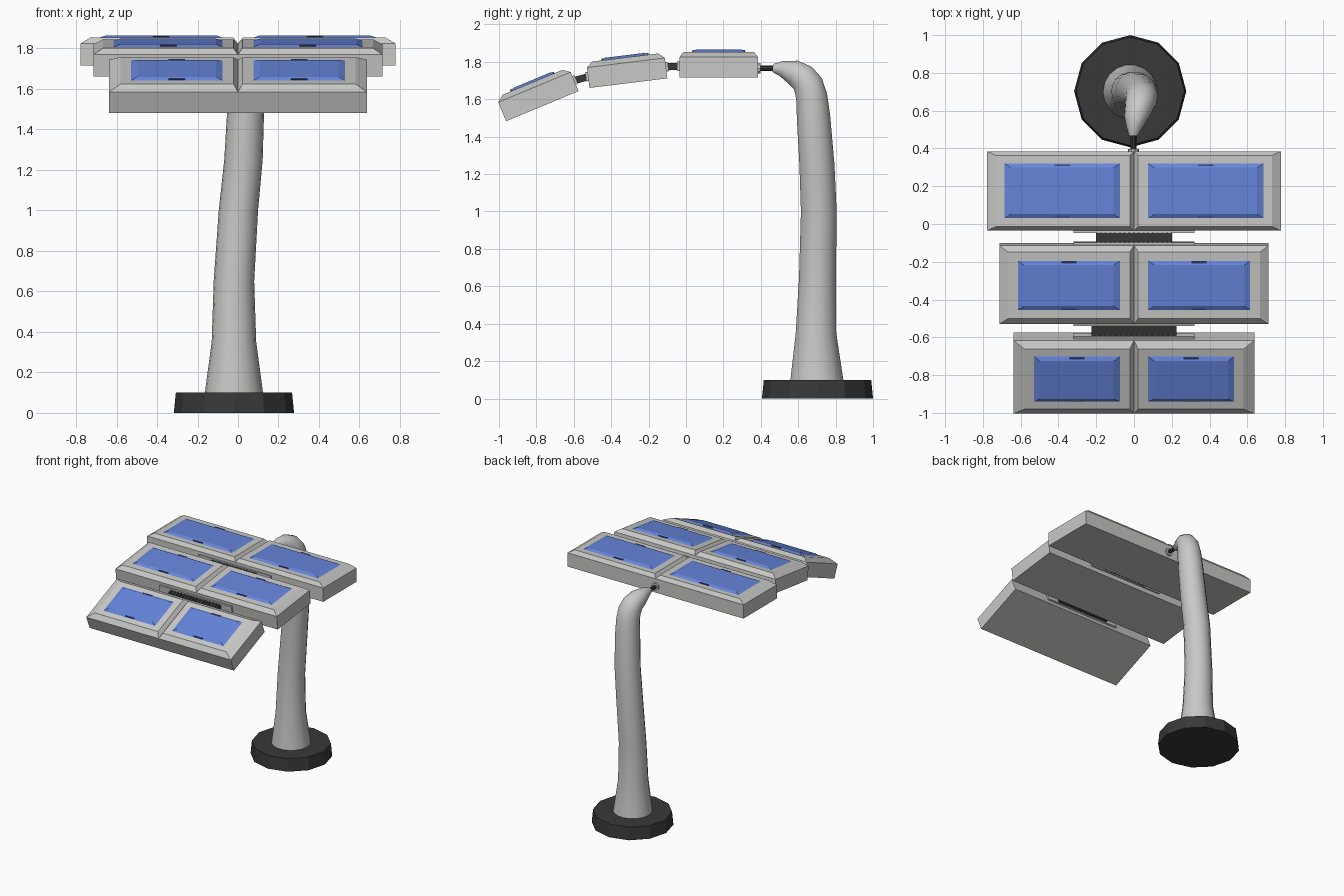
import bpy, bmesh, math
from mathutils import Vector, Matrix

if "Cube" in bpy.data.objects:
    bpy.data.objects.remove(bpy.data.objects["Cube"])


def material(name, rgb):
    m = bpy.data.materials.new(name)
    m.diffuse_color = (*rgb, 1)
    m.use_nodes = True
    m.node_tree.nodes["Principled BSDF"].inputs["Base Color"].default_value = m.diffuse_color
    return m


GREY = material("light grey", (0.58, 0.58, 0.57))
DARK = material("charcoal", (0.04, 0.04, 0.04))
BLUE = material("solar blue", (0.13, 0.23, 0.70))
NAVY = material("dark blue", (0.04, 0.07, 0.25))


def finish(name, bm, mat, matrix=None):
    bmesh.ops.recalc_face_normals(bm, faces=bm.faces)
    me = bpy.data.meshes.new(name)
    bm.to_mesh(me)
    bm.free()
    me.materials.append(mat)
    ob = bpy.data.objects.new(name, me)
    bpy.context.collection.objects.link(ob)
    if matrix:
        ob.matrix_world = matrix
    return ob


def loft(bm, rings):
    """Skin a list of equal-length point rings and cap both ends."""
    vs = [[bm.verts.new(p) for p in r] for r in rings]
    n = len(vs[0])
    for a, b in zip(vs, vs[1:]):
        for i in range(n):
            j = (i + 1) % n
            bm.faces.new((a[i], a[j], b[j], b[i]))
    bm.faces.new(vs[0][::-1])
    bm.faces.new(vs[-1])


def rect(x0, x1, y0, y1, z):
    return [(x0, y0, z), (x1, y0, z), (x1, y1, z), (x0, y1, z)]


def box(bm, x, y, z, w, d, h):
    loft(bm, [rect(x - w/2, x + w/2, y - d/2, y + d/2, z + s * h/2) for s in (-1, 1)])


def circle(c, r, n, normal=(0, 0, 1)):
    # Ring perpendicular to a direction lying in the yz plane
    t = Vector(normal).normalized()
    u = Vector((1, 0, 0))
    v = t.cross(u)
    return [Vector(c) + r * (math.cos(a) * u + math.sin(a) * v)
            for a in (2 * math.pi * i / n for i in range(n))]


# Twelve-sided base
bm = bmesh.new()
loft(bm, [circle((-0.02, 0.703, 0), 0.297, 12), circle((-0.02, 0.703, 0.1), 0.287, 12)])
finish("base", bm, DARK)

# Curved tapering pole: x, y, z, radius, tilt towards the front in degrees
path = [(-0.02, 0.70, 0.09, 0.145, 0), (-0.02, 0.695, 0.35, 0.11, 0),
        (-0.02, 0.703, 0.65, 0.10, 0), (0.002, 0.71, 1.0, 0.097, 0),
        (0.027, 0.70, 1.25, 0.095, 3), (0.038, 0.682, 1.5, 0.091, 7),
        (0.041, 0.672, 1.61, 0.086, 14), (0.038, 0.655, 1.67, 0.084, 32),
        (0.03, 0.625, 1.713, 0.078, 52), (0.016, 0.575, 1.743, 0.068, 70),
        (0.003, 0.51, 1.765, 0.042, 76), (-0.003, 0.465, 1.767, 0.022, 84)]
bm = bmesh.new()
rings = []
for x, y, z, r, tilt in path:
    a = math.radians(tilt)
    rings.append(circle((x, y, z), r, 18, (0, -math.sin(a), math.cos(a))))
loft(bm, rings)
pole = finish("pole", bm, GREY)
bpy.context.view_layer.objects.active = pole
pole.select_set(True)
bpy.ops.object.shade_smooth_by_angle(angle=math.radians(40))

# Rod and collar joining the pole to the rear panel
for name, y0, y1, r, mat in (("mount_rod", 0.38, 0.48, 0.015, DARK),
                             ("mount_collar", 0.375, 0.397, 0.03, GREY)):
    bm = bmesh.new()
    loft(bm, [circle((-0.003, y, 1.765), r, 10, (0, 1, 0)) for y in (y0, y1)])
    finish(name, bm, mat)

BODY, FRAME, CELL = 0.11, 0.138, 0.15     # heights of the panel layers
HALF = 0.21                               # half depth of each panel


def panel(name, y, z, tilt, w, frame_w, cell_w, frame_d, cell_d, hinges):
    m = Matrix.Translation((0, y, z)) @ Matrix.Rotation(math.radians(tilt), 4, 'X')
    # Tray with two bevelled frames that leave a V groove in the middle
    bm = bmesh.new()
    loft(bm, [rect(-w, w, -HALF, HALF, h) for h in (0, BODY)])
    for s in (-1, 1):
        loft(bm, [rect(0, s * w, -HALF, HALF, BODY),
                  rect(s * 0.022, s * frame_w, -frame_d, frame_d, FRAME)])
    # Hinge collars on the front or back edge
    for side in hinges:
        box(bm, 0, side * (HALF + 0.005), 0.062, 0.64, 0.014, 0.05)
    finish(name + "_tray", bm, GREY, m)
    # Raised blue cells with sloping borders
    bm = bmesh.new()
    for s in (-1, 1):
        loft(bm, [rect(s * 0.07, s * cell_w, -cell_d, cell_d, FRAME - 0.002),
                  rect(s * 0.108, s * (cell_w - 0.038), -cell_d + 0.025, cell_d - 0.025, CELL)])
    finish(name + "_cells", bm, BLUE, m)
    # Small clips at the middle of the long cell edges
    bm = bmesh.new()
    for s in (-1, 1):
        for e in (-1, 1):
            box(bm, s * (0.07 + cell_w) / 2, e * (cell_d - 0.012), 0.144, 0.08, 0.01, 0.006)
    finish(name + "_clips", bm, NAVY, m)


panel("rear_panel", 0.175, 1.715, 0, 0.778, 0.73, 0.69, 0.188, 0.148, (-1,))
panel("middle_panel", -0.308, 1.686, 7, 0.713, 0.668, 0.62, 0.178, 0.134, (-1, 1))
panel("front_panel", -0.768, 1.563, 22.6, 0.638, 0.58, 0.535, 0.172, 0.133, (1,))


# Ribbed dark hinges between the panels
def hinge(name, y, z, tilt, w, d):
    bm = bmesh.new()
    box(bm, 0, 0, 0, w, d, 0.024)
    n = 16
    for i in range(n):
        box(bm, -w/2 + w * (i + 0.5) / n, 0, 0, w / n * 0.55, d, 0.038)
    finish(name, bm, DARK,
           Matrix.Translation((0, y, z)) @ Matrix.Rotation(math.radians(tilt), 4, 'X'))


hinge("rear_hinge", -0.069, 1.775, 3, 0.4, 0.06)
hinge("front_hinge", -0.56, 1.71, 15, 0.45, 0.06)
